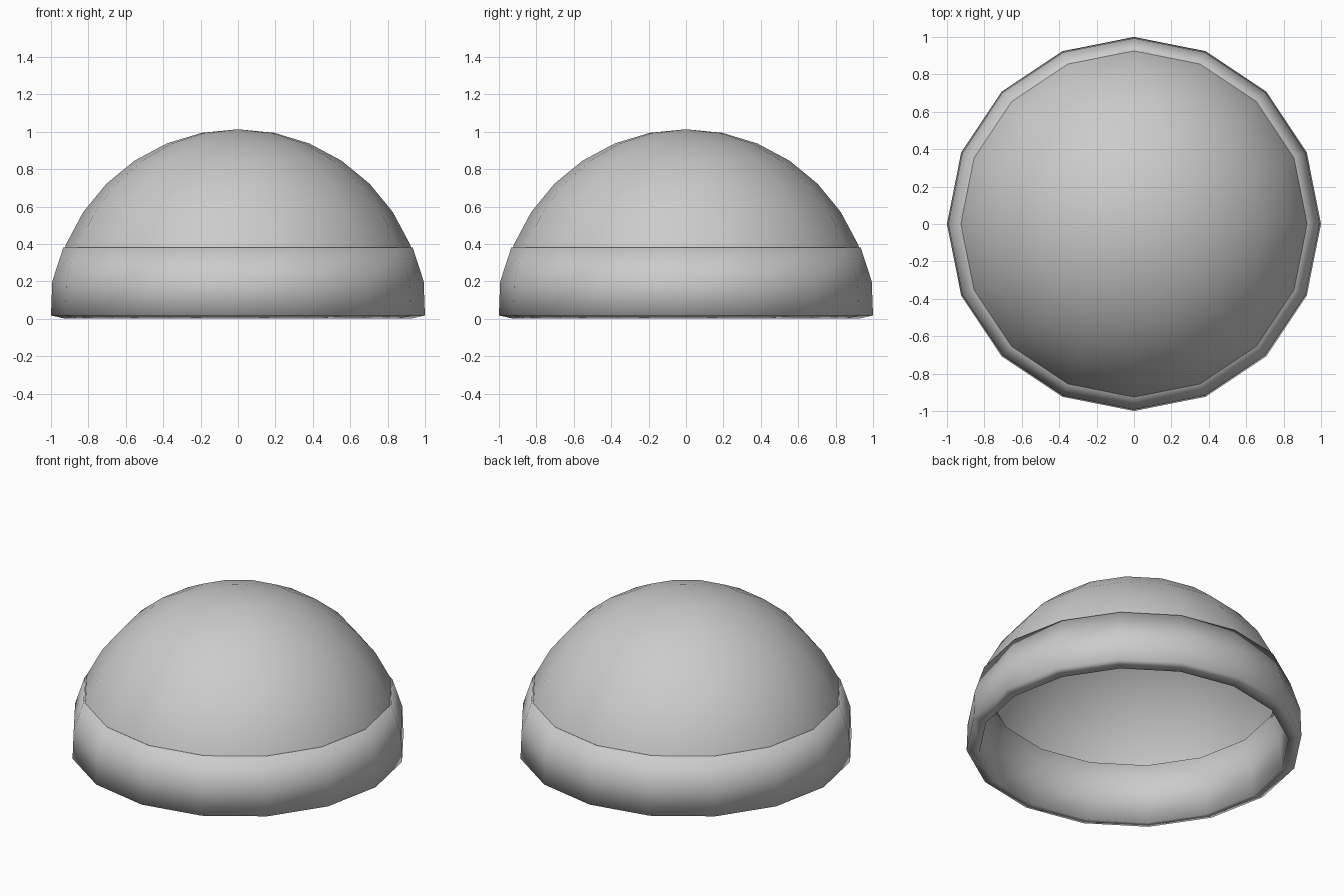
import bpy, bmesh
from math import sin, cos, pi

if "Cube" in bpy.data.objects:
    bpy.data.objects.remove(bpy.data.objects["Cube"])

SIDES = 16
RADIUS = 0.995    # dome radius
LIFT = 0.018      # height of the dome's centre


def lathe(name, profile, closed):
    """Revolve a (radius, z) profile around the z axis, smooth shaded."""
    bm = bmesh.new()
    verts = [bm.verts.new((r, 0, z)) for r, z in profile]
    edges = [bm.edges.new(pair) for pair in zip(verts, verts[1:])]
    if closed:
        edges.append(bm.edges.new((verts[-1], verts[0])))
    bmesh.ops.spin(bm, geom=verts + edges, cent=(0, 0, 0), axis=(0, 0, 1),
                   angle=2 * pi, steps=SIDES, use_duplicate=False)
    bmesh.ops.remove_doubles(bm, verts=bm.verts, dist=1e-4)
    if closed:
        bmesh.ops.recalc_face_normals(bm, faces=bm.faces)
    else:
        bm.normal_update()
        flip = [f for f in bm.faces if f.normal.dot(f.calc_center_median()) < 0]
        bmesh.ops.reverse_faces(bm, faces=flip)
    for f in bm.faces:
        f.smooth = True
    mesh = bpy.data.meshes.new(name)
    bm.to_mesh(mesh)
    bm.free()
    obj = bpy.data.objects.new(name, mesh)
    bpy.context.collection.objects.link(obj)
    return obj


# thin dome skin, running down inside the band
lathe("dome", [(RADIUS * sin(i * pi / 16), LIFT + RADIUS * cos(i * pi / 16))
               for i in range(0, 9)], closed=False)

# thick lower band with slanted rims
lathe("lower_band", [(1.0, 0.018), (0.993, 0.2), (0.934, 0.381),
                     (0.858, 0.358), (0.91, 0.195), (0.923, 0.0)], closed=True)
